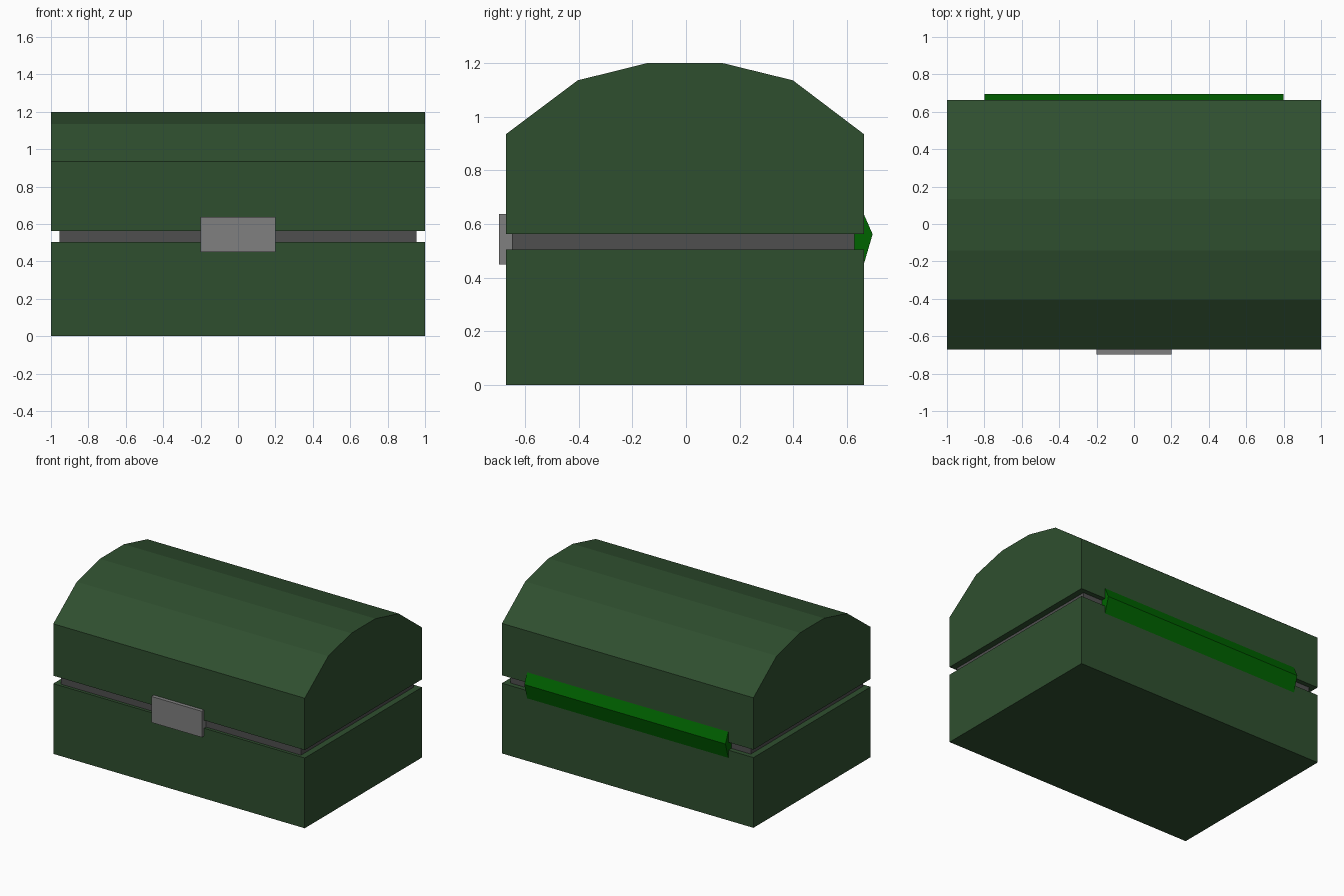
import bpy, bmesh

if "Cube" in bpy.data.objects:
    bpy.data.objects.remove(bpy.data.objects["Cube"])


def material(name, rgb):
    m = bpy.data.materials.new(name)
    lin = [(c / 255 / 12.92) if c < 11 else ((c / 255 + 0.055) / 1.055) ** 2.4 for c in rgb]
    m.diffuse_color = (*lin, 1)
    m.use_nodes = True
    m.node_tree.nodes["Principled BSDF"].inputs["Base Color"].default_value = m.diffuse_color
    return m


def prism(name, profile, half_width, mat):
    """Extrude a (y, z) outline along x, centred on x = 0."""
    bm = bmesh.new()
    face = bm.faces.new([bm.verts.new((-half_width, y, z)) for y, z in profile])
    out = bmesh.ops.extrude_face_region(bm, geom=[face])
    verts = [g for g in out["geom"] if isinstance(g, bmesh.types.BMVert)]
    bmesh.ops.translate(bm, verts=verts, vec=(2 * half_width, 0, 0))
    bmesh.ops.recalc_face_normals(bm, faces=bm.faces)
    mesh = bpy.data.meshes.new(name)
    bm.to_mesh(mesh)
    bm.free()
    mesh.materials.append(mat)
    obj = bpy.data.objects.new(name, mesh)
    bpy.context.collection.objects.link(obj)
    return obj


def rect(y0, y1, z0, z1):
    return [(y0, z0), (y1, z0), (y1, z1), (y0, z1)]


body_green = material("dark green", (47, 79, 47))
hinge_green = material("deep green", (0, 100, 0))
latch_grey = material("mid grey", (128, 128, 128))
seam_grey = material("dark grey", (79, 79, 79))

# Chest base and faceted barrel lid
prism("base", rect(-0.67, 0.662, 0, 0.505), 1.0, body_green)
prism("lid", [(-0.67, 0.562), (0.662, 0.562), (0.662, 0.935), (0.398, 1.135), (0.133, 1.2),
              (-0.141, 1.2), (-0.403, 1.135), (-0.67, 0.935)], 1.0, body_green)

# Recessed strip between base and lid
prism("seam_strip", rect(-0.648, 0.628, 0.49, 0.58), 0.955, seam_grey)

# Latch plate on the front, ridged hinge on the back
prism("latch", rect(-0.697, -0.63, 0.45, 0.637), 0.2, latch_grey)
prism("hinge", [(0.61, 0.45), (0.662, 0.45), (0.695, 0.562), (0.662, 0.637), (0.61, 0.637)],
      0.8, hinge_green)
